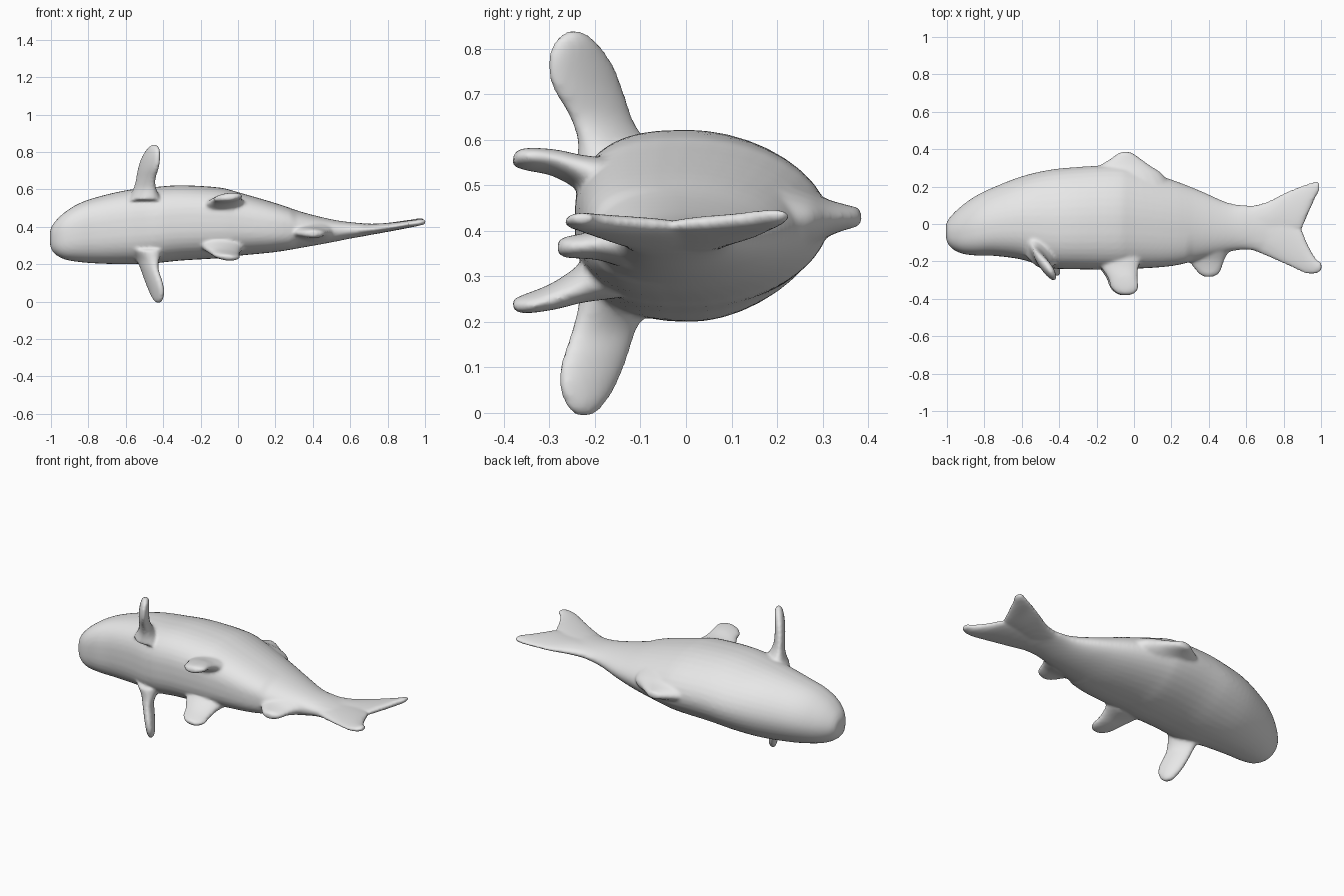
import bpy, bmesh, math
from mathutils import Vector

skin = bpy.data.materials.new("plain_grey")
skin.diffuse_color = (0.8, 0.8, 0.8, 1)


def smooth_path(rows, steps=4):
    """Catmull-Rom interpolation of rows of numbers."""
    out = []
    for i in range(len(rows) - 1):
        p0, p1 = rows[max(i - 1, 0)], rows[i]
        p2, p3 = rows[i + 1], rows[min(i + 2, len(rows) - 1)]
        for s in range(steps):
            t = s / steps
            out.append([0.5 * (2 * b + (c - a) * t + (2 * a - 5 * b + 4 * c - d) * t * t
                               + (3 * b - a - 3 * c + d) * t ** 3)
                        for a, b, c, d in zip(p0, p1, p2, p3)])
    return out + [list(rows[-1])]


def loft(name, rings):
    """Skin a list of closed rings and cap both ends."""
    bm = bmesh.new()
    loops = [[bm.verts.new(p) for p in ring] for ring in rings]
    n = len(loops[0])
    for a, b in zip(loops, loops[1:]):
        for i in range(n):
            j = (i + 1) % n
            bm.faces.new((a[i], a[j], b[j], b[i]))
    bm.faces.new(loops[0][::-1])
    bm.faces.new(loops[-1])
    bmesh.ops.recalc_face_normals(bm, faces=bm.faces)
    me = bpy.data.meshes.new(name)
    bm.to_mesh(me)
    bm.free()
    me.materials.append(skin)
    ob = bpy.data.objects.new(name, me)
    bpy.context.collection.objects.link(ob)
    return ob


def fin(name, rows, wide, thick):
    """Rows: centre x, y, z, half width, half thickness."""
    wide, thick = Vector(wide).normalized(), Vector(thick).normalized()
    rings = []
    for x, y, z, w, t in smooth_path(rows):
        rings.append([Vector((x, y, z)) + wide * w * math.cos(a) + thick * t * math.sin(a)
                      for a in (math.tau * k / 24 for k in range(24))])
    return loft(name, rings)


# body: x, belly y, back y, lower z, upper z
sections = [
    (-1.005, -0.08, 0.00, 0.30, 0.38), (-0.985, -0.12, 0.035, 0.26, 0.42),
    (-0.93, -0.155, 0.09, 0.227, 0.475), (-0.85, -0.168, 0.148, 0.212, 0.525),
    (-0.75, -0.17, 0.197, 0.204, 0.56), (-0.60, -0.19, 0.255, 0.20, 0.595),
    (-0.45, -0.235, 0.29, 0.205, 0.612), (-0.30, -0.242, 0.305, 0.22, 0.622),
    (-0.10, -0.245, 0.315, 0.232, 0.61), (0.0, -0.24, 0.30, 0.245, 0.585),
    (0.2, -0.225, 0.238, 0.265, 0.527), (0.35, -0.19, 0.18, 0.29, 0.477),
    (0.5, -0.15, 0.115, 0.317, 0.44), (0.6, -0.137, 0.10, 0.337, 0.425),
    (0.7, -0.15, 0.10, 0.355, 0.417), (0.8, -0.12, 0.08, 0.378, 0.412)]
rings = []
for x, y0, y1, z0, z1 in smooth_path(sections):
    yc, zc, rz = y0 + (y1 - y0) * 0.45, (z0 + z1) / 2, (z1 - z0) / 2
    boxy = 2.7 if x < 0.3 else 2.2
    ring = []
    for k in range(40):
        c, s = math.cos(math.tau * k / 40), math.sin(math.tau * k / 40)
        n, ry = (1.9, y1 - yc) if c > 0 else (boxy, yc - y0)
        ring.append((x, yc + ry * math.copysign(abs(c) ** (2 / n), c),
                     zc + rz * math.copysign(abs(s) ** (2 / n), s)))
    rings.append(ring)
body = loft("fish_body", rings)
parts = [body]

# forked tail: x, lower y, upper y, z, half thickness
lobes = {
    "tail_lobe_back": [
        (0.58, -0.07, 0.09, 0.38, 0.035), (0.7, -0.09, 0.115, 0.386, 0.03),
        (0.8, -0.07, 0.165, 0.397, 0.024), (0.88, -0.05, 0.20, 0.411, 0.021),
        (0.93, 0.05, 0.217, 0.42, 0.019), (0.97, 0.14, 0.228, 0.43, 0.017),
        (0.99, 0.175, 0.223, 0.436, 0.013)],
    "tail_lobe_belly": [
        (0.58, -0.12, 0.06, 0.38, 0.035), (0.7, -0.168, 0.07, 0.386, 0.03),
        (0.8, -0.213, 0.06, 0.397, 0.024), (0.88, -0.25, 0.00, 0.409, 0.021),
        (0.93, -0.268, -0.11, 0.417, 0.019), (0.97, -0.267, -0.18, 0.423, 0.017),
        (1.003, -0.25, -0.208, 0.428, 0.013)]}
for name, rows in lobes.items():
    rows = [(x, (a + b) / 2, z, (b - a) / 2, t) for x, a, b, z, t in rows]
    parts.append(fin(name, rows, (0, 1, 0), (0, 0, 1)))

# dorsal ridge
parts.append(fin("dorsal_fin", [
    (-0.05, 0.20, 0.42, 0.25, 0.10), (-0.05, 0.27, 0.425, 0.20, 0.065),
    (-0.05, 0.31, 0.428, 0.14, 0.042), (-0.045, 0.35, 0.43, 0.08, 0.028),
    (-0.045, 0.375, 0.43, 0.045, 0.022), (-0.045, 0.386, 0.43, 0.02, 0.014)],
    (1, 0, 0), (0, 0, 1)))

# side paddles, one on each flank
parts.append(fin("pectoral_fin_upper", [
    (-0.50, -0.13, 0.53, 0.12, 0.09), (-0.50, -0.155, 0.59, 0.095, 0.05),
    (-0.495, -0.185, 0.645, 0.085, 0.032), (-0.48, -0.215, 0.71, 0.095, 0.029),
    (-0.467, -0.23, 0.77, 0.085, 0.027), (-0.455, -0.238, 0.815, 0.055, 0.022),
    (-0.45, -0.24, 0.838, 0.02, 0.012)], (0.55, -0.83, 0.1), (0.83, 0.55, -0.1)))
parts.append(fin("pectoral_fin_lower", [
    (-0.49, -0.12, 0.29, 0.12, 0.09), (-0.485, -0.15, 0.235, 0.10, 0.05),
    (-0.475, -0.18, 0.18, 0.085, 0.032), (-0.455, -0.20, 0.12, 0.085, 0.029),
    (-0.44, -0.212, 0.07, 0.077, 0.027), (-0.43, -0.218, 0.02, 0.05, 0.022),
    (-0.428, -0.22, -0.006, 0.02, 0.012)], (0.5, -0.85, -0.1), (0.85, 0.5, 0.1)))

# pelvic fins
parts.append(fin("pelvic_fin_upper", [
    (-0.08, -0.17, 0.50, 0.13, 0.06), (-0.075, -0.235, 0.53, 0.10, 0.036),
    (-0.06, -0.29, 0.55, 0.08, 0.028), (-0.05, -0.34, 0.557, 0.075, 0.025),
    (-0.045, -0.37, 0.56, 0.05, 0.02), (-0.045, -0.38, 0.56, 0.02, 0.012)],
    (1, 0, 0.12), (-0.1, 0.3, 1)))
parts.append(fin("pelvic_fin_lower", [
    (-0.09, -0.17, 0.31, 0.13, 0.06), (-0.085, -0.235, 0.28, 0.10, 0.038),
    (-0.07, -0.29, 0.256, 0.08, 0.028), (-0.06, -0.34, 0.242, 0.07, 0.022),
    (-0.055, -0.37, 0.236, 0.045, 0.017), (-0.055, -0.38, 0.235, 0.02, 0.01)],
    (1, 0, -0.1), (0.1, -0.3, 1)))

# anal fin
parts.append(fin("anal_fin", [
    (0.37, -0.13, 0.375, 0.15, 0.06), (0.385, -0.19, 0.37, 0.10, 0.035),
    (0.395, -0.235, 0.366, 0.075, 0.027), (0.40, -0.265, 0.364, 0.055, 0.023),
    (0.40, -0.282, 0.364, 0.025, 0.014)], (1, 0, 0), (0, 0, 1)))

# fuse everything into one continuous skin with soft fin roots
bpy.ops.object.select_all(action='DESELECT')
for ob in parts:
    ob.select_set(True)
bpy.context.view_layer.objects.active = body
bpy.ops.object.join()
fuse = body.modifiers.new("fuse", 'REMESH')
fuse.mode = 'VOXEL'
fuse.voxel_size = 0.009
fuse.use_smooth_shade = True
soften = body.modifiers.new("soften", 'SMOOTH')
soften.factor = 0.5
soften.iterations = 6
